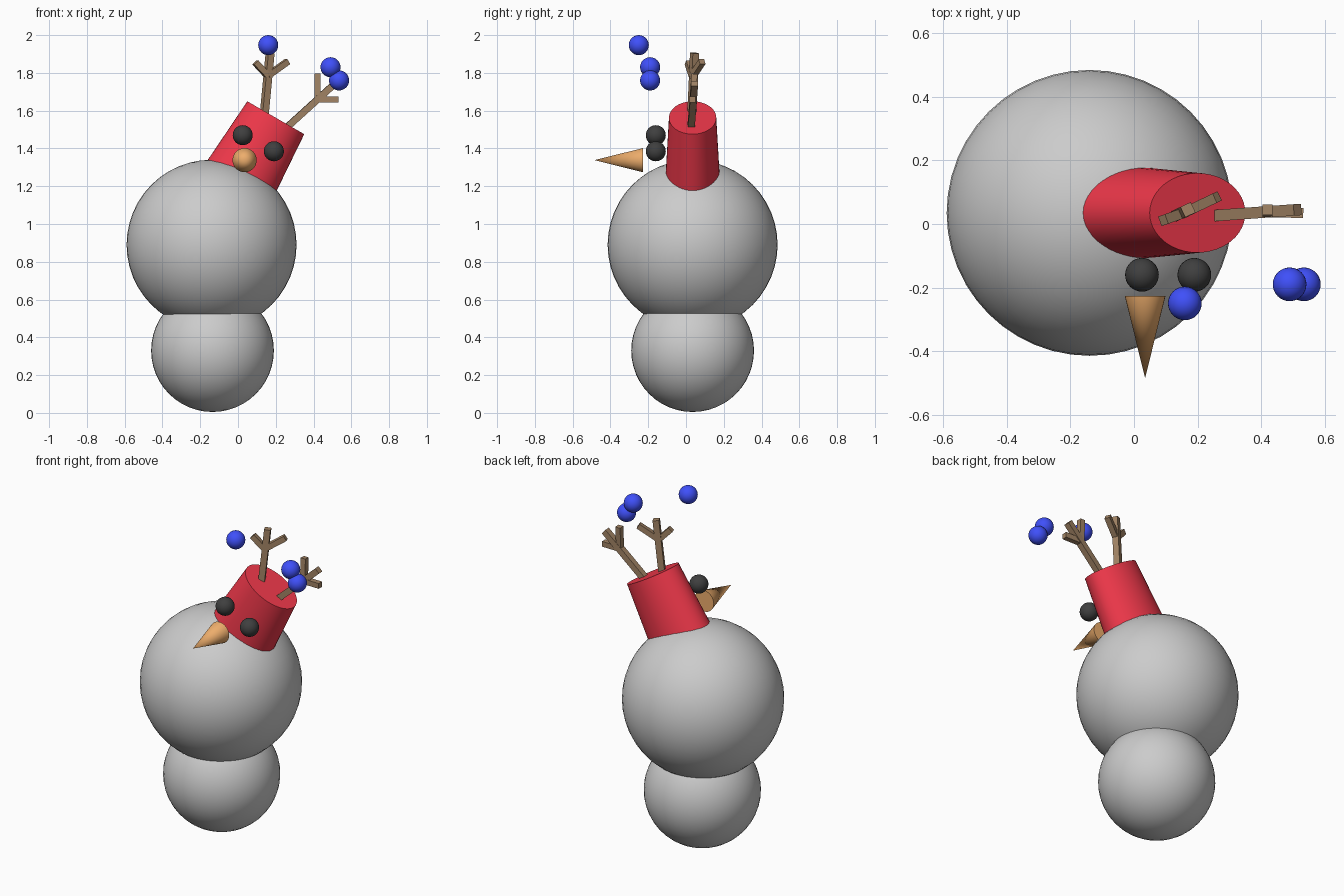
import bpy
from math import radians
from mathutils import Vector

if "Cube" in bpy.data.objects:
    bpy.data.objects.remove(bpy.data.objects["Cube"])


def material(name, rgb):
    m = bpy.data.materials.new(name)
    m.diffuse_color = (*rgb, 1)
    m.use_nodes = True
    m.node_tree.nodes["Principled BSDF"].inputs["Base Color"].default_value = m.diffuse_color
    return m


RED = material("red", (0.88, 0.04, 0.07))
BLACK = material("black", (0.05, 0.05, 0.05))
ORANGE = material("orange", (0.85, 0.42, 0.15))
BROWN = material("brown", (0.36, 0.23, 0.13))
BLUE = material("blue", (0.05, 0.08, 0.95))


def finish(name, mat=None, smooth=True):
    ob = bpy.context.object
    ob.name = name
    if mat:
        ob.data.materials.append(mat)
    if smooth:
        bpy.ops.object.shade_smooth_by_angle(angle=radians(40))
    return ob


def ball(name, loc, r, mat=None, seg=32):
    bpy.ops.mesh.primitive_uv_sphere_add(segments=seg, ring_count=seg // 2, radius=r, location=loc)
    return finish(name, mat)


def bar(name, a, b, width=0.036):
    # square stick between two points
    a, b = Vector(a), Vector(b)
    d = b - a
    bpy.ops.mesh.primitive_cube_add(size=1, location=(a + b) / 2)
    ob = finish(name, BROWN, smooth=False)
    ob.scale = (width, width, d.length)
    ob.rotation_euler = d.to_track_quat('Z', 'Y').to_euler()


# body: small ball below, large ball above
ball("lower_body", (-0.135, 0.035, 0.33), 0.325, seg=48)
ball("upper_body", (-0.14, 0.035, 0.89), 0.45, seg=48)

# tilted, tapered oval hat sunk into the upper ball
tilt = radians(30)
axis = Vector((0.5, 0, 0.866))
top = Vector((0.20, 0.035, 1.5625))
depth = 0.40
bpy.ops.mesh.primitive_cone_add(vertices=48, radius1=0.202, radius2=0.174, depth=depth,
                                location=top - axis * depth / 2, rotation=(0, tilt, 0))
finish("hat", RED).scale = (1, 0.72, 1)

# eyes
for i, (x, z) in enumerate([(0.025, 1.47), (0.19, 1.385)]):
    ball(f"eye_{i + 1}", (x, -0.16, z), 0.053, BLACK)

# nose pointing to the front
bpy.ops.mesh.primitive_cone_add(vertices=32, radius1=0.064, radius2=0, depth=0.258,
                                location=(0.035, -0.356, 1.338), rotation=(radians(90), 0, 0))
finish("nose", ORANGE)

# forked twigs: root, fork point, then three prong tips
twigs = [
    ((0.138, 0.03, 1.57), (0.157, 0.035, 1.785),
     [(0.17, 0.045, 1.905), (0.262, 0.085, 1.86), (0.092, 0.012, 1.855)]),
    ((0.262, 0.027, 1.515), (0.42, 0.037, 1.66),
     [(0.515, 0.045, 1.745), (0.42, 0.045, 1.795), (0.533, 0.035, 1.66)]),
]
for i, (root, fork, tips) in enumerate(twigs):
    bar(f"twig_{i + 1}_stem", root, tips[0])
    for j, tip in enumerate(tips[1:]):
        bar(f"twig_{i + 1}_prong_{j + 1}", fork, tip, 0.032)

# floating blue balls
for i, loc in enumerate([(0.16, -0.25, 1.947), (0.49, -0.19, 1.83), (0.535, -0.19, 1.76)]):
    ball(f"blue_ball_{i + 1}", loc, 0.053, BLUE)
